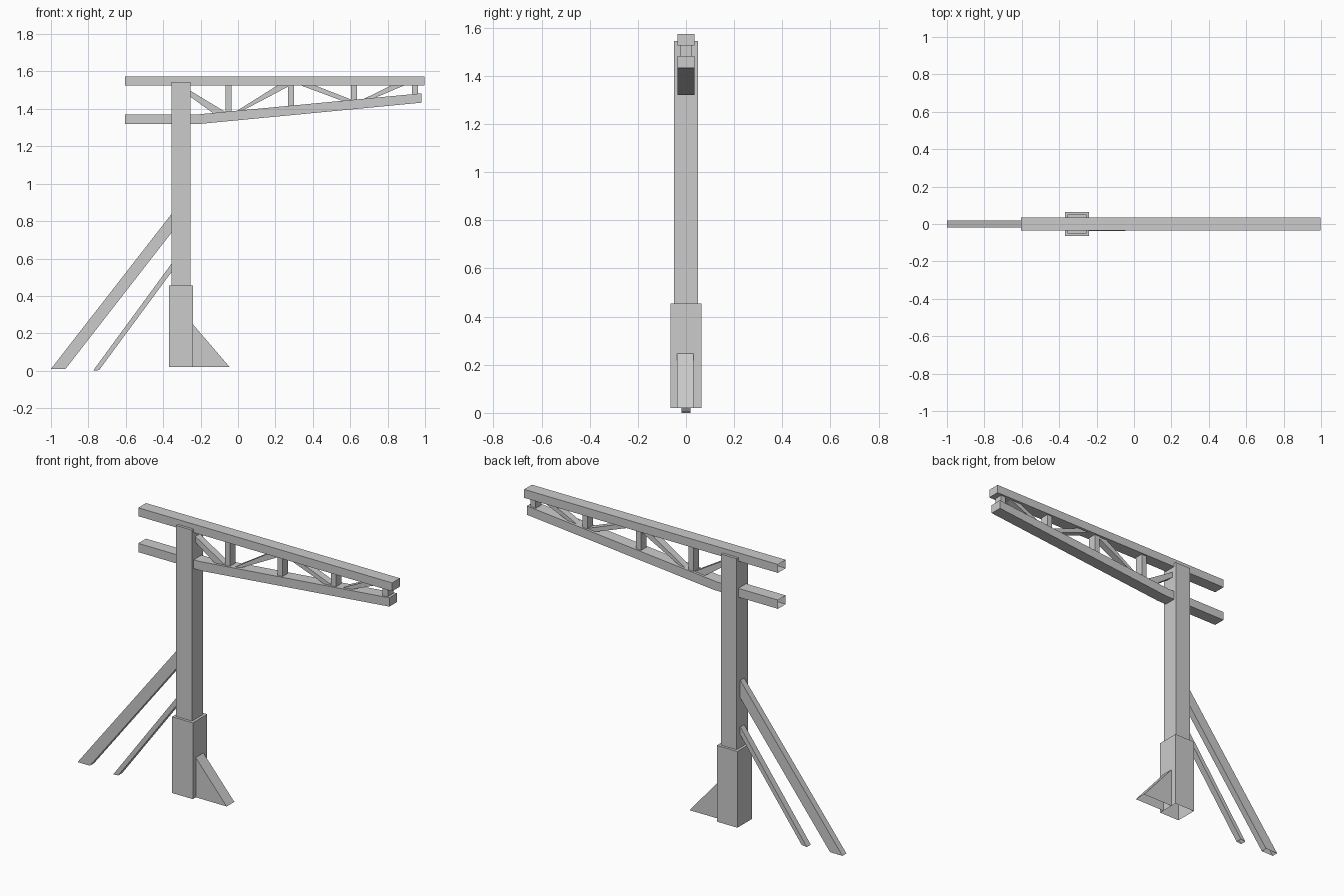
import bpy, bmesh

if "Cube" in bpy.data.objects:
    bpy.data.objects.remove(bpy.data.objects["Cube"])

grey = bpy.data.materials.new("light_grey")
grey.diffuse_color = (0.6, 0.6, 0.6, 1)
grey.use_nodes = True
grey.node_tree.nodes["Principled BSDF"].inputs["Base Color"].default_value = grey.diffuse_color


def prism(name, outline, y0, y1, open_sides=()):
    """Extrude an x/z outline along y; open_sides are outline edges left without a face."""
    bm = bmesh.new()
    front = [bm.verts.new((x, y0, z)) for x, z in outline]
    back = [bm.verts.new((x, y1, z)) for x, z in outline]
    n = len(outline)
    bm.faces.new(front)
    bm.faces.new(back[::-1])
    for i in range(n):
        if i not in open_sides:
            j = (i + 1) % n
            bm.faces.new((front[j], front[i], back[i], back[j]))
    mesh = bpy.data.meshes.new(name)
    bm.to_mesh(mesh)
    bm.free()
    mesh.materials.append(grey)
    obj = bpy.data.objects.new(name, mesh)
    bpy.context.collection.objects.link(obj)
    return obj


def box(name, x0, x1, z0, z1, half_y, open_sides=()):
    # outline edges: 0 bottom, 1 right, 2 top, 3 left
    return prism(name, [(x0, z0), (x1, z0), (x1, z1), (x0, z1)],
                 -half_y, half_y, open_sides)


# Upright: hollow base sleeve, post and wedge foot
box("base_sleeve", -0.37, -0.24, 0.02, 0.455, 0.065, {0})
box("post", -0.355, -0.255, 0.44, 1.545, 0.05, {0})
prism("wedge_foot", [(-0.24, 0.02), (-0.045, 0.02), (-0.24, 0.247)],
      -0.038, 0.031, {0, 2})

# Rear braces, open at the ground end
prism("large_brace", [(-1.0, 0.01), (-0.922, 0.01), (-0.35, 0.745), (-0.35, 0.845)],
      -0.018, 0.018, {0, 2})
prism("small_brace", [(-0.775, 0.0), (-0.743, 0.003), (-0.35, 0.535), (-0.35, 0.58)],
      -0.018, 0.018, {0, 2})

# Truss chords, open at the left end
box("top_chord", -0.605, 0.997, 1.525, 1.573, 0.035, {3})
prism("bottom_chord",
      [(-0.605, 1.32), (-0.2, 1.32), (0.98, 1.433),
       (0.98, 1.483), (-0.22, 1.37), (-0.605, 1.37)], -0.035, 0.035, {5})

# Truss uprights between the chords
for i, x in enumerate((-0.05, 0.283, 0.62, 0.947)):
    box(f"truss_upright_{i + 1}", x - 0.016, x + 0.016,
        1.365 + 0.094 * (x + 0.2), 1.53, 0.025, {0, 2})

# Truss diagonals: bottom chord span, then top chord span
diagonals = [
    [(-0.13, 1.375), (-0.065, 1.382), (-0.26, 1.5), (-0.26, 1.468)],
    [(-0.01, 1.387), (0.035, 1.396), (0.285, 1.528), (0.215, 1.528)],
    [(0.565, 1.44), (0.615, 1.446), (0.405, 1.528), (0.33, 1.528)],
    [(0.67, 1.452), (0.73, 1.458), (0.895, 1.528), (0.825, 1.528)],
]
for i, outline in enumerate(diagonals):
    prism(f"truss_diagonal_{i + 1}", outline, -0.02, 0.02)
